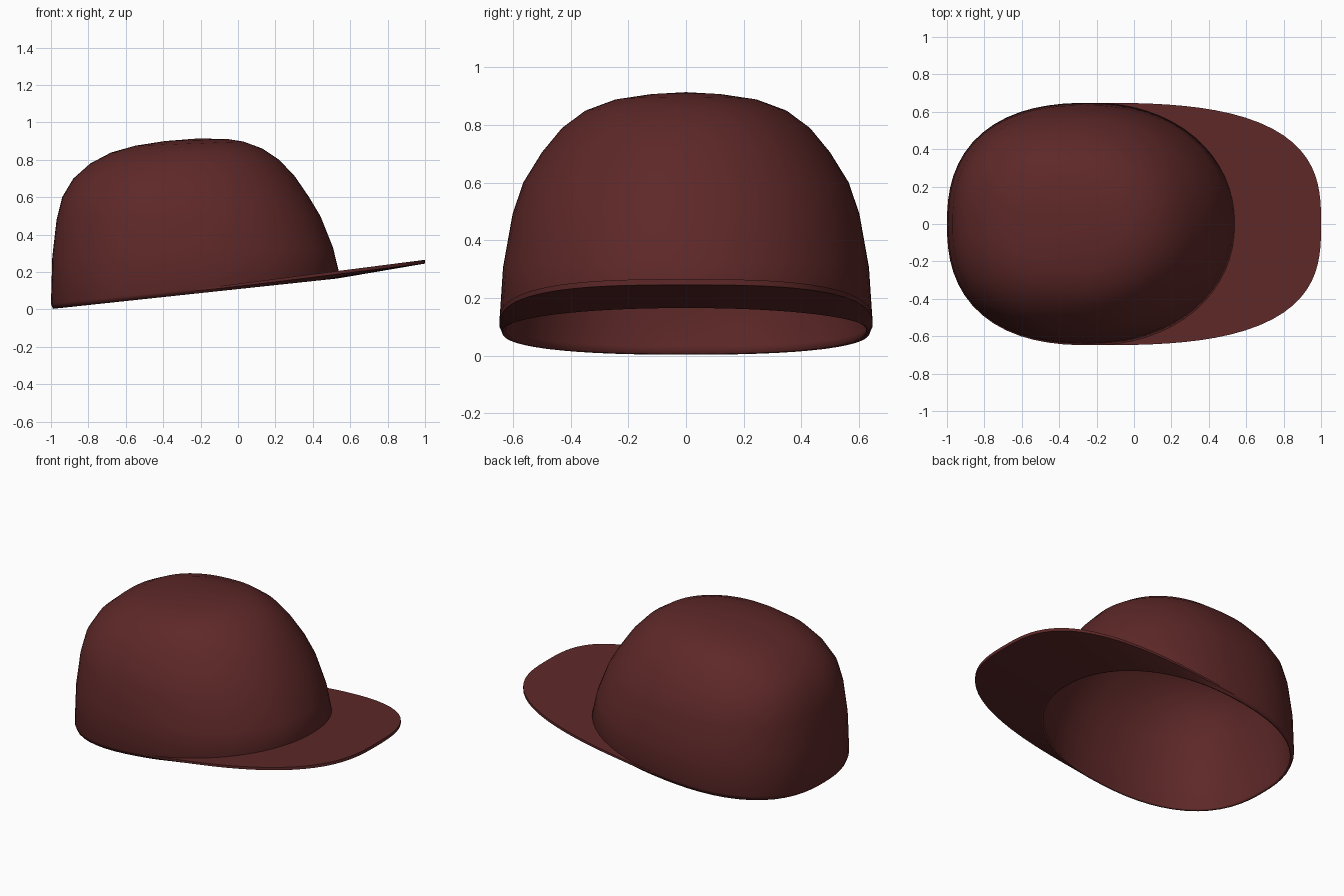
import bpy, bmesh, math

if "Cube" in bpy.data.objects:
    bpy.data.objects.remove(bpy.data.objects["Cube"])

red = bpy.data.materials.new("dark red fabric")
red.diffuse_color = (0.112, 0.021, 0.021, 1)
red.use_nodes = True
red.node_tree.nodes["Principled BSDF"].inputs["Base Color"].default_value = red.diffuse_color

N = 64          # points around the crown


def unit_curve(angle, n):
    """Point on a unit superellipse, at an even angle."""
    c, s = math.cos(angle), math.sin(angle)
    r = (abs(c) ** n + abs(s) ** n) ** (-1 / n)
    return r * c, r * s


def finish(name, bm, angle):
    bmesh.ops.remove_doubles(bm, verts=bm.verts, dist=0.0005)
    bmesh.ops.recalc_face_normals(bm, faces=bm.faces)
    mesh = bpy.data.meshes.new(name)
    bm.to_mesh(mesh)
    bm.free()
    mesh.materials.append(red)
    ob = bpy.data.objects.new(name, mesh)
    bpy.context.collection.objects.link(ob)
    bpy.ops.object.select_all(action='DESELECT')
    bpy.context.view_layer.objects.active = ob
    ob.select_set(True)
    bpy.ops.object.shade_smooth_by_angle(angle=math.radians(angle))
    return ob


# crown: stacked tilted rings (back x, back z, front x, front z, half width)
RINGS = [
    (-0.99, 0.003, 0.53, 0.165, 0.638),
    (-1.00, 0.03, 0.542, 0.19, 0.648),
    (-0.993, 0.28, 0.508, 0.33, 0.635),
    (-0.97, 0.48, 0.44, 0.50, 0.602),
    (-0.94, 0.60, 0.38, 0.60, 0.565),
    (-0.88, 0.70, 0.305, 0.71, 0.50),
    (-0.79, 0.78, 0.22, 0.80, 0.43),
    (-0.68, 0.838, 0.13, 0.86, 0.35),
    (-0.55, 0.875, 0.03, 0.897, 0.25),
    (-0.39, 0.90, -0.05, 0.91, 0.13),
]


def ring_point(ring, angle):
    xb, zb, xf, zf, w = ring
    u, v = unit_curve(angle, 2.1 if math.cos(angle) > 0 else 2.45)
    mid, half = (xb + xf) / 2, (xf - xb) / 2
    x = mid + half * u
    return x, w * v, zb + (zf - zb) * (x - xb) / (xf - xb)


bm = bmesh.new()
rows = [[bm.verts.new(ring_point(r, 2 * math.pi * i / N)) for i in range(N)]
        for r in RINGS]
for a, b in zip(rows, rows[1:]):
    for i in range(N):
        j = (i + 1) % N
        bm.faces.new((a[i], a[j], b[j], b[i]))
top = bm.verts.new((-0.21, 0, 0.914))
for i in range(N):
    bm.faces.new((rows[-1][i], rows[-1][(i + 1) % N], top))
crown = finish("crown", bm, 60)
# the recalculated normals of an open shell must point outward
if crown.data.polygons[-1].normal.z < 0:
    crown.data.flip_normals()
shell = crown.modifiers.new("fabric thickness", 'SOLIDIFY')
shell.thickness = 0.014
shell.offset = -1

# brim: flat tapering plate between the crown's front rim and a rounded outline
bm = bmesh.new()
loops = []
M = 48


def brim_top(x):
    return 0.265 - 0.128 * (1 - x)


for i in range(M + 1):
    ang = -math.pi / 2 + math.pi * i / M
    ix, iy, iz = ring_point(RINGS[0], ang)
    u, v = unit_curve(ang, 2.9)
    ox, oy = -0.23 + 1.23 * u, 0.648 * v
    fade = max(0.0, math.cos(ang)) ** 0.5
    ot = brim_top(ox)
    pts = [(ix, iy, iz), (ox, oy, ot - 0.008 - 0.012 * fade), (ox, oy, ot),
           (ix, iy, max(brim_top(ix), iz + 0.01))]
    loops.append([bm.verts.new(p) for p in pts])
for a, b in zip(loops, loops[1:]):
    for k in range(4):
        m = (k + 1) % 4
        bm.faces.new((a[k], a[m], b[m], b[k]))
bm.faces.new(loops[0])
bm.faces.new(loops[-1])
finish("brim", bm, 35)
